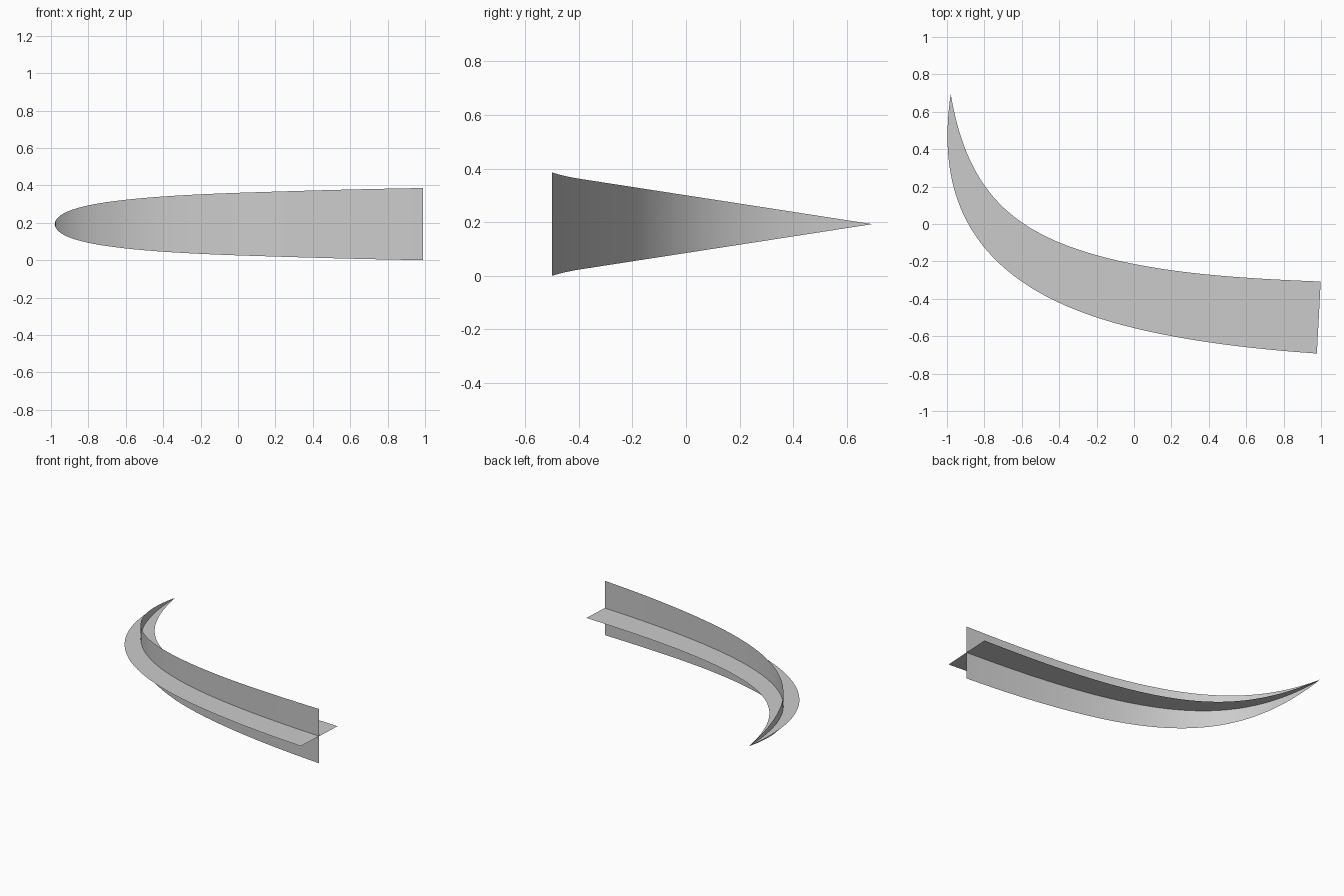
import bpy, bmesh
from mathutils import Vector

if "Cube" in bpy.data.objects:
    bpy.data.objects.remove(bpy.data.objects["Cube"])

STEPS = 64
MID_Z = 0.193
# Centre line control points (cubic bezier): wide end to pointed tip
P0, P1 = Vector((0.988, -0.5, MID_Z)), Vector((-0.412, -0.426, MID_Z))
P2, P3 = Vector((-0.97, -0.165, MID_Z)), Vector((-0.98, 0.695, MID_Z))
UP = Vector((0, 0, 1))


def centre(t):
    s = 1 - t
    return s**3 * P0 + 3 * s * s * t * P1 + 3 * s * t * t * P2 + t**3 * P3


def tangent(t):
    s = 1 - t
    d = s * s * (P1 - P0) + 2 * s * t * (P2 - P1) + t * t * (P3 - P2)
    return d.normalized()


def half_width(y):
    # Near-linear taper that flares slightly at the wide end
    flare = max(0.0, (-0.4 - y) / 0.1) ** 2
    return 0.155 * (P3.y - y) + 0.0075 * flare


def ribbon(name, upright):
    bm = bmesh.new()
    rows = []
    for i in range(STEPS + 1):
        t = i / STEPS
        c = centre(t)
        side = UP if upright else UP.cross(tangent(t))
        w = half_width(c.y)
        rows.append([bm.verts.new(c + side * w * k) for k in (-1, 0, 1)])
    for a, b in zip(rows, rows[1:]):
        for k in (0, 1):
            bm.faces.new((a[k], b[k], b[k + 1], a[k + 1]))
    # Close the pointed tip
    bmesh.ops.remove_doubles(bm, verts=bm.verts, dist=1e-5)
    for f in bm.faces:
        f.smooth = True
    mesh = bpy.data.meshes.new(name)
    bm.to_mesh(mesh)
    bm.free()
    obj = bpy.data.objects.new(name, mesh)
    bpy.context.collection.objects.link(obj)


# Two crossed tapering blades sharing one curved spine
ribbon("upright_blade", True)
ribbon("flat_blade", False)
